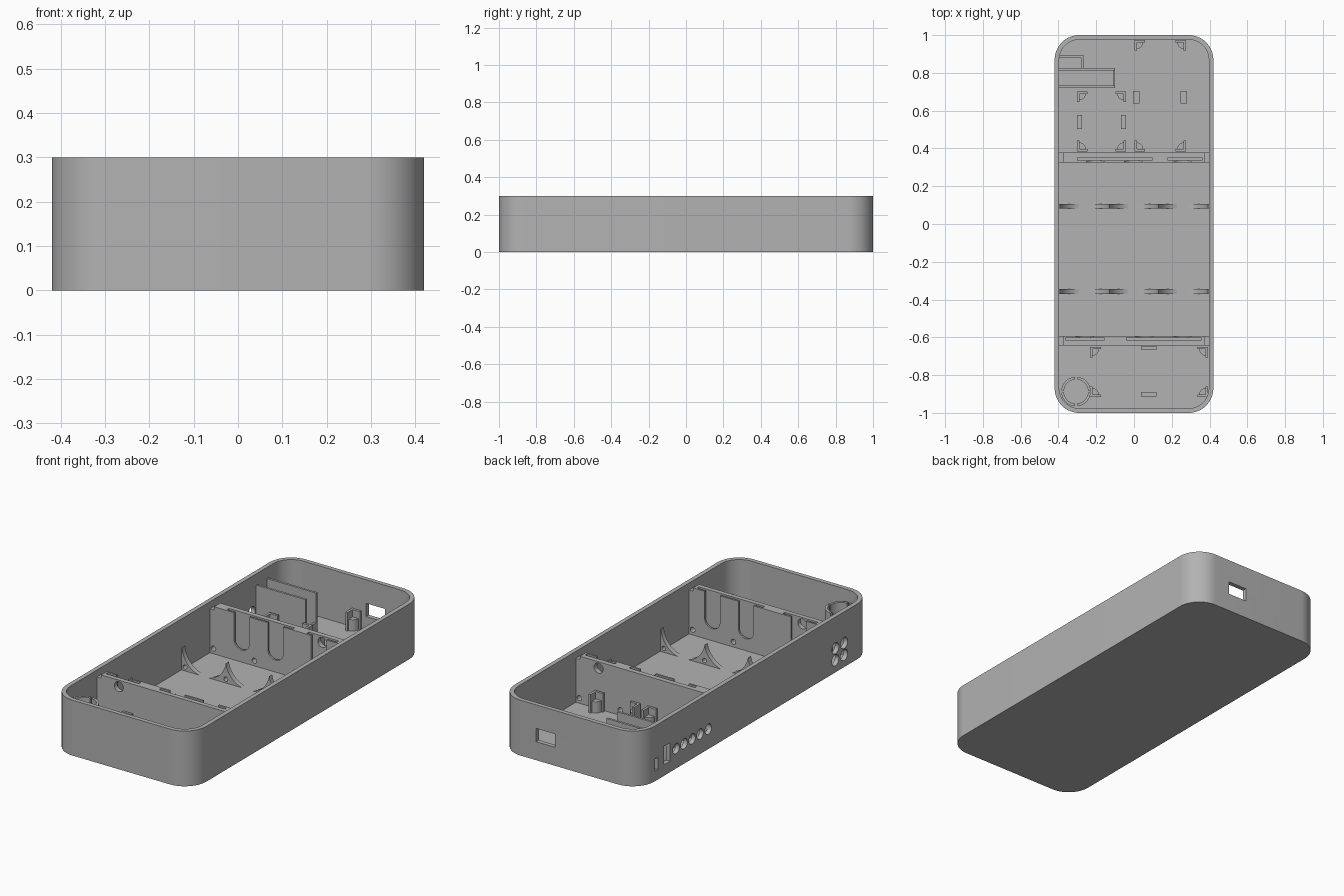
import bpy, bmesh
from math import sin, cos, pi, radians

cube = bpy.data.objects.get("Cube")
if cube:
    bpy.data.objects.remove(cube, do_unlink=True)

grey = bpy.data.materials.new("grey plastic")
grey.use_nodes = True
colour = (0.45, 0.45, 0.45, 1)
grey.diffuse_color = colour
grey.node_tree.nodes["Principled BSDF"].inputs["Base Color"].default_value = colour

HALF_W, HALF_L, HEIGHT = 0.42, 1.0, 0.3
WALL, FLOOR, RADIUS = 0.024, 0.024, 0.13
IN_W = HALF_W - WALL
SINK = FLOOR - 0.006          # parts start slightly inside the floor


# Outlines
def rect(u0, u1, v0, v1):
    return [(u0, v0), (u1, v0), (u1, v1), (u0, v1)]


def arc(u, v, r, start, end, steps):
    angles = [radians(start + (end - start) * i / steps) for i in range(steps + 1)]
    return [(u + r * cos(a), v + r * sin(a)) for a in angles]


def circle(u, v, r, steps=32):
    return arc(u, v, r, 0, 360, steps)[:-1]


def rounded(w, l, r):
    pts = []
    for su, sv, start in ((1, 1, 0), (-1, 1, 90), (-1, -1, 180), (1, -1, 270)):
        pts += arc(su * (w - r), sv * (l - r), r, start, start + 90, 16)
    return pts


# Solids: each part is an outline swept along an axis from a to b
def build(name, parts):
    place = {"x": lambda u, v, w: (w, u, v),
             "y": lambda u, v, w: (u, w, v),
             "z": lambda u, v, w: (u, v, w)}
    bm = bmesh.new()
    for outline, axis, a, b in parts:
        low = [bm.verts.new(place[axis](u, v, a)) for u, v in outline]
        high = [bm.verts.new(place[axis](u, v, b)) for u, v in outline]
        bm.faces.new(low)
        bm.faces.new(high)
        n = len(low)
        for i in range(n):
            j = (i + 1) % n
            bm.faces.new((low[i], low[j], high[j], high[i]))
    bmesh.ops.recalc_face_normals(bm, faces=bm.faces)
    mesh = bpy.data.meshes.new(name)
    bm.to_mesh(mesh)
    bm.free()
    mesh.materials.append(grey)
    obj = bpy.data.objects.new(name, mesh)
    bpy.context.collection.objects.link(obj)
    return obj


def activate(obj):
    bpy.ops.object.select_all(action="DESELECT")
    obj.select_set(True)
    bpy.context.view_layer.objects.active = obj


def cut(obj, parts):
    for part in parts:
        cutter = build("cutter", [part])
        cutter.hide_render = True
        mod = obj.modifiers.new("cut", "BOOLEAN")
        mod.operation, mod.solver, mod.object = "DIFFERENCE", "EXACT", cutter
        activate(obj)
        bpy.ops.object.modifier_apply(modifier=mod.name)
        bpy.data.objects.remove(cutter, do_unlink=True)


def smooth(obj):
    activate(obj)
    bpy.ops.object.shade_smooth_by_angle(angle=radians(30))


def block(x0, x1, y0, y1, top):
    return (rect(x0, x1, y0, y1), "z", SINK, top)


# Open case with rounded corners
case = build("case", [(rounded(HALF_W, HALF_L, RADIUS), "z", 0, HEIGHT)])
cut(case, [(rounded(IN_W, HALF_L - WALL, RADIUS - WALL), "z", FLOOR, HEIGHT + 0.1)])

# Port in the back wall, switch slots, light holes and sound holes in the side
side = ("x", -HALF_W - 0.05, -IN_W + 0.02)
openings = [(rect(0.085, 0.2, 0.1, 0.172), "y", 0.95, 1.05),
            (rect(0.84, 0.865, 0.055, 0.12), *side),
            (rect(0.738, 0.79, 0.06, 0.16), *side)]
openings += [(circle(0.685 - 0.069 * i, 0.108, 0.028), *side) for i in range(5)]
openings += [(circle(y, z, 0.03), *side) for y in (-0.68, -0.755) for z in (0.066, 0.131)]
cut(case, openings)
smooth(case)

WIRE_X = (-0.375, -0.13, 0.13, 0.375)


# Battery dividers with contact slots, rounded notches and wire holes
def divider(name, inner, outer, slots, notches, hole_x):
    lo, hi = min(inner, outer), max(inner, outer)
    d = 1 if outer > inner else -1
    obj = build(name, [(rect(-IN_W - 0.005, IN_W + 0.005, SINK, 0.28), "y", lo, hi)])
    cuts = [(rect(a, b, 0.07, 0.4), "y", inner + d * 0.01, inner + d * 0.026)
            for a, b in slots]
    for x in notches:
        outline = arc(x, 0.135, 0.046, 180, 360, 20) + [(x + 0.046, 0.4), (x - 0.046, 0.4)]
        cuts.append((outline, "y", inner - d * 0.02, inner + d * 0.022))
    cuts.append((circle(hole_x, 0.245, 0.027, 24), "y", lo - 0.02, hi + 0.02))
    cuts += [(circle(x, 0.052, 0.014, 16), "y", lo - 0.02, hi + 0.02) for x in WIRE_X]
    cuts += [(rect(s * 0.372, s * 0.45, 0.262, 0.4), "y", lo - 0.02, hi + 0.02)
             for s in (-1, 1)]
    cut(obj, cuts)
    smooth(obj)


divider("back_divider", 0.325, 0.378, [(-0.3, 0.095), (0.18, 0.36)],
        (-0.205, -0.003, 0.257), 0.26)
divider("front_divider", -0.592, -0.643, [(-0.36, -0.16), (-0.04, 0.355)],
        (-0.26, 0.055, 0.257), -0.265)

# Scalloped cradles under the three cells
for name, y in (("back_cradle", 0.094), ("front_cradle", -0.358)):
    cradle = build(name, [(rect(-IN_W - 0.005, IN_W + 0.005, SINK, 0.145),
                           "y", y - 0.013, y + 0.013)])
    cut(cradle, [(circle(x, 0.152, 0.132, 48), "y", y - 0.05, y + 0.05)
                 for x in (-0.26, 0, 0.26)])
    cut(cradle, [(circle(x, 0.045, 0.012, 16), "y", y - 0.05, y + 0.05) for x in WIRE_X])
    smooth(cradle)


# Corner brackets: two thin arms around a lower rest with a quarter-round edge
def bracket(name, x, y, sx, sy, arm=0.056, t=0.013):
    def box(u0, u1, v0, v1, top):
        xs = sorted((x + sx * u0, x + sx * u1))
        ys = sorted((y + sy * v0, y + sy * v1))
        return block(*xs, *ys, top)
    rest = [(x + sx * u, y + sy * v)
            for u, v in [(t - 0.002, t - 0.002)] + arc(t - 0.002, t - 0.002, 0.036, 0, 90, 8)]
    build(name, [box(0, arm, 0, t, 0.125), box(0, t, t, arm, 0.125),
                 (rest, "z", SINK, 0.085)])


def bracket_set(name, x0, x1, y0, y1):
    for label, x, sx in (("right", x0, 1), ("left", x1, -1)):
        for end, y, sy in (("front", y0, 1), ("back", y1, -1)):
            bracket(f"{name}_bracket_{end}_{label}", x, y, sx, sy)


bracket_set("sensor_board", -0.302, -0.042, 0.385, 0.702)
bracket_set("charger_board", 0.002, 0.276, 0.385, 0.974)
bracket_set("front_board", -0.232, 0.392, -0.916, -0.65)

# Side clips between the brackets
for name, x0, x1, y0, y1 in (("sensor_clip_right", -0.302, -0.276, 0.502, 0.578),
                             ("sensor_clip_left", -0.07, -0.043, 0.502, 0.578),
                             ("charger_clip_right", -0.005, 0.028, 0.638, 0.704),
                             ("charger_clip_left", 0.246, 0.28, 0.638, 0.704),
                             ("front_clip_back", 0.038, 0.12, -0.668, -0.646),
                             ("front_clip_front", 0.038, 0.12, -0.914, -0.89)):
    build(name, [block(x0, x1, y0, y1, 0.095)])

# Switch pocket: two tall plates with a low end wall
build("switch_plates", [block(-IN_W - 0.005, -0.1, 0.72, 0.732, 0.24),
                        block(-IN_W - 0.005, -0.1, 0.813, 0.825, 0.24),
                        block(-0.112, -0.1, 0.732, 0.813, 0.08)])
build("small_switch_pocket", [block(-IN_W - 0.005, -0.268, 0.882, 0.894, 0.12),
                              block(-0.28, -0.268, 0.825, 0.882, 0.12)])

# Round holder split into four curved walls
quarters = []
for i in range(4):
    a, b = 90 * i + 5, 90 * i + 85
    ring = arc(-0.307, -0.887, 0.078, a, b, 12) + arc(-0.307, -0.887, 0.064, b, a, 12)
    quarters.append((ring, "z", SINK, 0.24))
smooth(build("round_holder", quarters))
